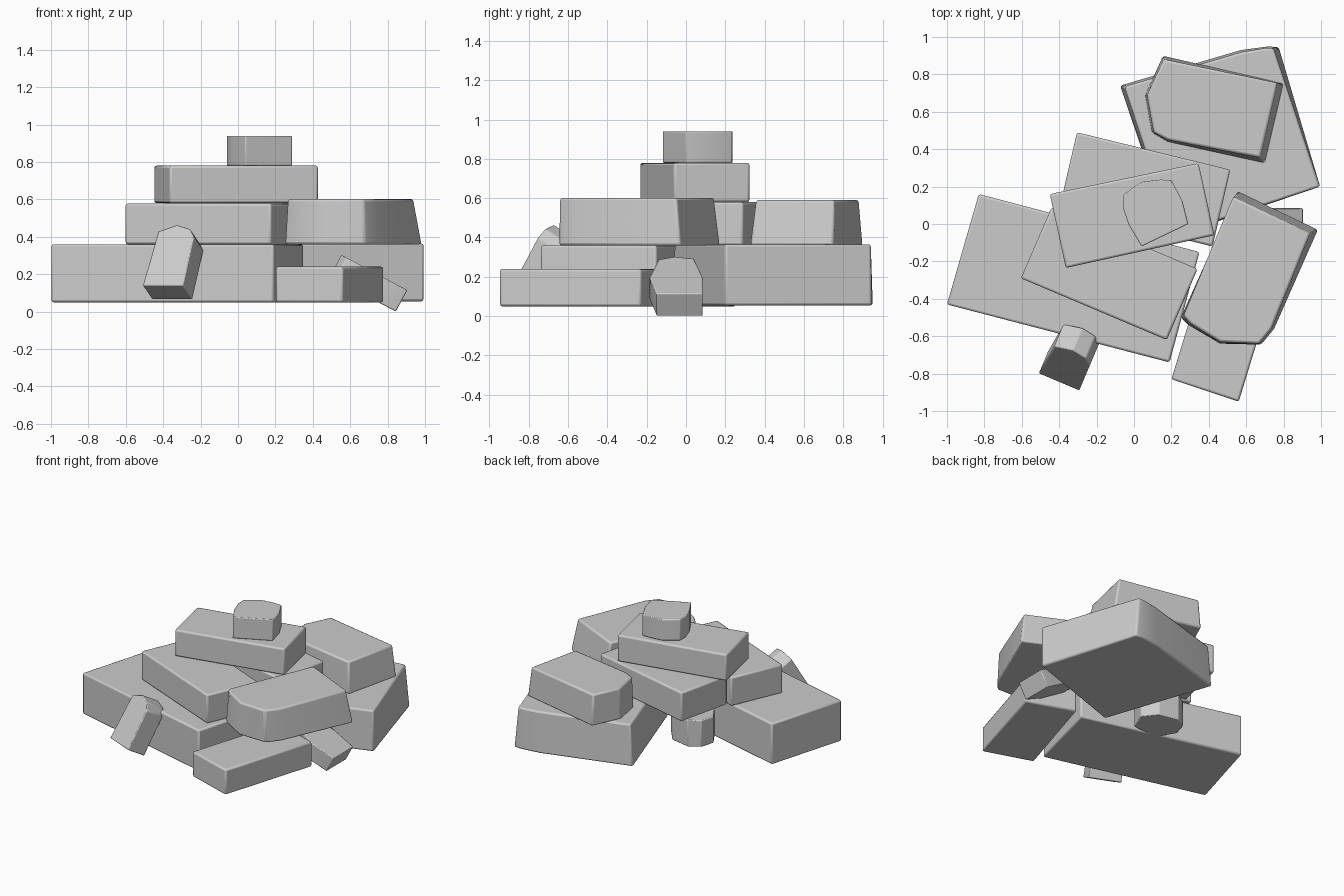
import bpy, bmesh
from mathutils import Vector

if "Cube" in bpy.data.objects:
    bpy.data.objects.remove(bpy.data.objects["Cube"])


def loft(name, lower, upper, bevel=0.012):
    """Closed stone between two matching rings of 3D points."""
    bm = bmesh.new()
    a = [bm.verts.new(p) for p in lower]
    b = [bm.verts.new(p) for p in upper]
    n = len(a)
    bm.faces.new(a)
    bm.faces.new(b)
    for i in range(n):
        j = (i + 1) % n
        bm.faces.new((a[i], a[j], b[j], b[i]))
    bmesh.ops.recalc_face_normals(bm, faces=bm.faces)
    me = bpy.data.meshes.new(name)
    bm.to_mesh(me)
    bm.free()
    ob = bpy.data.objects.new(name, me)
    bpy.context.collection.objects.link(ob)
    if bevel:
        m = ob.modifiers.new("worn_edges", 'BEVEL')
        m.width = bevel
        m.segments = 2
        m.limit_method = 'ANGLE'
    bpy.context.view_layer.objects.active = ob
    ob.select_set(True)
    bpy.ops.object.shade_smooth_by_angle(angle=0.6)
    ob.select_set(False)
    return ob


def stone(name, base, z0, z1, top=None, bevel=0.012):
    """Upright stone from a plan outline, optionally tapered to another outline."""
    return loft(name, [(x, y, z0) for x, y in base],
                [(x, y, z1) for x, y in (top or base)], bevel)


def leaning(name, outline, origin, u, v, thick, bevel=0.006):
    """Stone from an outline in the plane u, v, thickened behind that plane."""
    o, u, v = Vector(origin), Vector(u).normalized(), Vector(v).normalized()
    back = -u.cross(v) * thick
    ring = [o + u * a + v * b for a, b in outline]
    return loft(name, ring, [p + back for p in ring], bevel)


# Bottom layer
stone("base_slab", [(-1, -.43), (.19, -.74), (.35, -.15), (-.83, .16)], .05, .36)
stone("front_right_slab", [(.20, -.83), (.56, -.95), (.78, -.23), (.42, -.11)], .05, .24)
stone("back_base_block",
      [(.20, -.07), (.995, .20), (.775, .945), (.72, .95), (.57, .93), (-.075, .74)],
      .055, .365,
      [(.21, -.06), (.995, .20), (.745, .94), (.70, .94), (.58, .92), (-.05, .735)])
stone("hidden_pebble",
      [(-.30, .10), (-.27, .20), (-.19, .25), (-.04, .22), (.04, .12), (-.02, -.02), (-.22, -.03)],
      .05, .25, bevel=.006)

# Middle layer
stone("middle_slab_left", [(-.605, -.29), (.175, -.62), (.34, -.24), (-.44, .09)], .36, .578)
stone("middle_slab_back", [(-.40, .08), (.42, -.12), (.515, .29), (-.305, .49)], .36, .58)
stone("back_upper_block",
      [(.18, .44), (.70, .325), (.80, .75), (.155, .90), (.06, .69), (.095, .49)],
      .36, .59,
      [(.18, .45), (.675, .355), (.765, .755), (.16, .88), (.07, .69), (.105, .49)])
stone("right_upper_block",
      [(.25, -.50), (.29, -.54), (.46, -.64), (.68, -.645), (.75, -.56), (.985, -.03), (.555, .175)],
      .36, .602,
      [(.265, -.49), (.30, -.53), (.46, -.63), (.67, -.64), (.735, -.56), (.94, -.05), (.53, .145)])

# Top slab and cap pebble
stone("top_slab", [(-.365, -.235), (.43, -.06), (.345, .325), (-.45, .16)], .58, .78)
stone("cap_pebble",
      [(.04, -.12), (.29, 0), (.26, .12), (.20, .235), (.14, .237), (.04, .225),
       (-.06, .155), (-.06, .09), (-.03, 0)],
      .78, .94, bevel=.006)

# Small leaning stones
leaning("front_leaning_stone",
        [(0, 0), (.235, 0), (.235, .30), (.20, .35), (.12, .375), (.02, .335)],
        (-.51, -.80, .14), (.92, -.39, 0), (.195, .46, .866), .15)
leaning("right_leaning_stone",
        [(0, -.15), (0, .085), (-.18, .085), (-.38, .04), (-.40, -.06), (-.37, -.14), (-.18, -.185)],
        (.905, 0, .115), (.88, 0, -.47), (0, 1, 0), .13)
